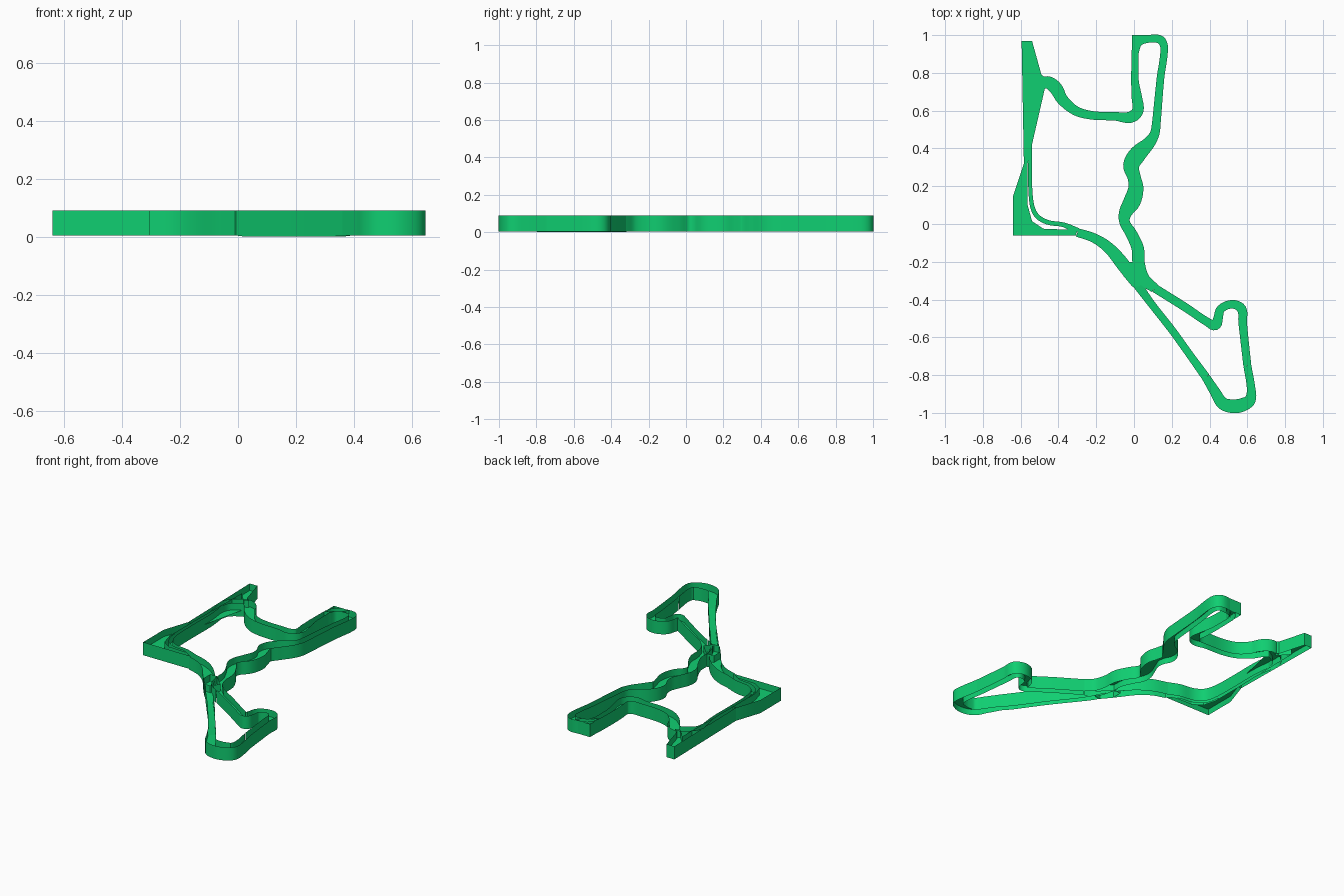
import bpy, bmesh, math
from mathutils import Vector

old = bpy.data.objects.get("Cube")
if old:
    bpy.data.objects.remove(old)

FLOOR, BASE, TOP = 0.045, 0.005, 0.09
UNIT = 0.01      # plan coordinates are in hundredths

green = bpy.data.materials.new("track green")
green.use_nodes = True
colour = (0.005, 0.62, 0.165, 1)
green.diffuse_color = colour
green.node_tree.nodes["Principled BSDF"].inputs["Base Color"].default_value = colour


def finish(name, bm):
    mesh = bpy.data.meshes.new(name)
    bm.to_mesh(mesh)
    bm.free()
    mesh.materials.append(green)
    obj = bpy.data.objects.new(name, mesh)
    bpy.context.collection.objects.link(obj)
    bpy.ops.object.select_all(action="DESELECT")
    obj.select_set(True)
    bpy.context.view_layer.objects.active = obj
    bpy.ops.object.shade_smooth_by_angle(angle=math.radians(30))
    return obj


def spline(points, steps=5):
    """Smooth curve through (x, y, width) points."""
    pts = [Vector(p) * UNIT for p in points]
    pts = [2 * pts[0] - pts[1]] + pts + [2 * pts[-1] - pts[-2]]
    out = []
    for a, b, c, d in zip(pts, pts[1:], pts[2:], pts[3:]):
        # tangents are limited by the span so long straights stay straight
        span = (c - b).length
        m0, m1 = (c - a).normalized() * span, (d - b).normalized() * span
        for i in range(steps):
            t = i / steps
            h = t * t * (3 - 2 * t)
            out.append(b * (1 - h) + c * h + m0 * t * (1 - t) ** 2 - m1 * t * t * (1 - t))
    return out + [pts[-2]]


def wall(bm, line, drops):
    """Thin upright sheet along a plan line."""
    low = [bm.verts.new((p.x, p.y, BASE - min(d, BASE))) for p, d in zip(line, drops)]
    high = [bm.verts.new((p.x, p.y, TOP)) for p in line]
    for i in range(len(line) - 1):
        bm.faces.new((low[i], low[i + 1], high[i + 1], high[i]))


def ribbon(name, points, sag=0.0):
    """Track lane: raised floor between two side walls."""
    mid = spline(points)
    n = len(mid) - 1
    left, right, drops = [], [], []
    for i, p in enumerate(mid):
        along = mid[min(i + 1, n)] - mid[max(i - 1, 0)]
        side = Vector((-along.y, along.x)).normalized() * p.z / 2
        left.append(p.xy + side)
        right.append(p.xy - side)
        drops.append(sag * math.sin(math.pi * i / n))
    bm = bmesh.new()
    rows = [[bm.verts.new((p.x, p.y, FLOOR - d)) for p, d in zip(edge, drops)]
            for edge in (right, left)]
    for i in range(n):
        bm.faces.new((rows[0][i], rows[0][i + 1], rows[1][i + 1], rows[1][i]))
    wall(bm, right, drops)
    wall(bm, left[::-1], drops[::-1])
    return finish(name, bm)


def plate(name, outline):
    """Paved area with a wall around its outline (anticlockwise)."""
    line = [Vector(p) * UNIT for p in outline]
    bm = bmesh.new()
    face = bm.faces.new([bm.verts.new((p.x, p.y, FLOOR)) for p in line])
    bmesh.ops.triangulate(bm, faces=[face])
    wall(bm, line + line[:1], [0] * (len(line) + 1))
    return finish(name, bm)


# Back lane, from the left straight round to the back loop
ribbon("back_lane", [
    (-57, 60, 3), (-56, 68, 5), (-51, 73, 6), (-46, 75, 6.5), (-41.5, 72, 7),
    (-38, 66, 6), (-31, 60, 5), (-22, 57.5, 4.5), (-10, 57, 4.5), (-2, 56.5, 6),
    (2, 60, 6), (1.5, 67, 5.5), (0.5, 76, 4), (0.5, 92, 3.5)])

# Back loop and the winding lane down to the junction
ribbon("back_loop", [
    (0.5, 90, 3.5), (2.5, 96, 4), (8, 98, 4), (14, 97.5, 4.5), (16, 93, 4),
    (14, 77, 4), (12, 55, 4.5)])
ribbon("winding_lane", [
    (12, 55, 4.5), (11, 48, 5), (8, 43, 6.5), (2, 37, 9), (-1.5, 31, 8.5),
    (0, 25, 7), (1, 19, 8), (-1, 12, 9), (-4.5, 6, 7), (-5, 1, 5.5),
    (-1.5, -5, 6), (2, -13, 6.5), (2.5, -21, 6.5), (5, -29, 6.5), (11, -34, 5)])

# Front lane, hook and hairpin
ribbon("front_lane", [
    (11, -34, 4.5), (27, -44, 4.5), (39, -52, 4.5), (43, -53.5, 5.5),
    (44.5, -50, 5), (46, -45, 4.5), (52, -42.5, 4.5), (57, -45, 5),
    (57.5, -52, 4.5), (60, -75, 4.2)])
ribbon("front_hairpin", [
    (60, -75, 4.2), (62, -87, 4.5), (61.5, -93, 6), (58, -95.5, 7),
    (53, -96.5, 7.3), (47, -95, 6.5), (43, -89, 5.5), (38, -81, 4.5)])
ribbon("front_straight", [
    (38, -81, 4.5), (29, -68.5, 4), (20, -56, 4), (9, -42, 4), (1, -31, 5)], sag=0.015)

# Junction and the inner lane along the left side
ribbon("junction_lane", [
    (1, -31, 5), (-5, -22.5, 7), (-13, -13, 6), (-21, -7.5, 5), (-30, -4.5, 4.5)])
plate("junction", [(-1, -33), (3, -33), (7, -28), (-1, -20), (-6, -20), (-6, -27)])
ribbon("inner_lane", [
    (-30, -4, 4), (-37, -0.5, 2.5), (-46, 1, 2.5), (-52, 5, 2.5),
    (-54.5, 13, 2.2), (-55, 30, 2), (-55, 50, 2), (-57, 64, 3)])

# Paved corners at the left, back left and back loop
plate("corner_area", [
    (-64, -6), (-30, -6), (-35, -3), (-48, -2.5), (-54, 1.5), (-56.3, 10),
    (-56.3, 32), (-58.3, 32), (-64, 15)])
plate("left_straight", [
    (-58.3, 32), (-56.3, 32), (-55.5, 70), (-55.5, 83), (-49, 76), (-46, 77),
    (-49, 79), (-54, 97), (-59.5, 97)])
plate("loop_corner", [(-1, 100), (-1, 90), (2.5, 94), (8, 97), (10, 100)])
